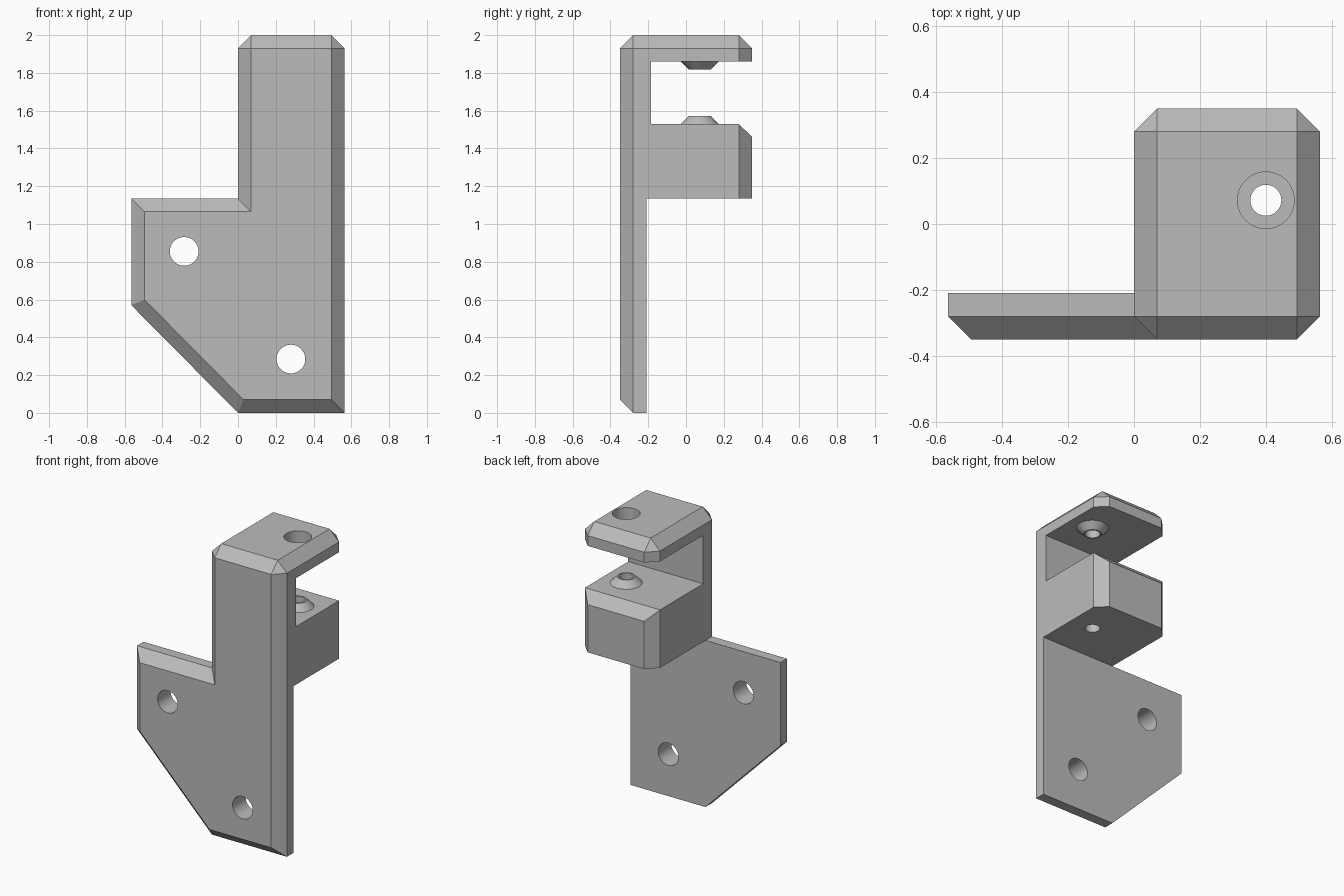
import bpy, bmesh, math
from mathutils import Vector

cube = bpy.data.objects.get("Cube")
if cube:
    bpy.data.objects.remove(cube, do_unlink=True)

CHAMFER = 0.07
WIDTH = 0.565
PIN = Vector((0.40, 0.072, 0))     # axis of the two pivot seats

grey = bpy.data.materials.new("plain grey")
grey.use_nodes = True
grey.diffuse_color = (0.5, 0.5, 0.5, 1)
grey.node_tree.nodes["Principled BSDF"].inputs["Base Color"].default_value = (0.5, 0.5, 0.5, 1)


def finish(bm, name):
    bmesh.ops.recalc_face_normals(bm, faces=bm.faces[:])
    mesh = bpy.data.meshes.new(name)
    bm.to_mesh(mesh)
    bm.free()
    mesh.materials.append(grey)
    obj = bpy.data.objects.new(name, mesh)
    bpy.context.collection.objects.link(obj)
    return obj


def prism(name, points, vec, inset=0):
    """Extrude an outline along vec; optionally chamfer the far rim."""
    bm = bmesh.new()
    base = bm.faces.new([bm.verts.new(p) for p in points])
    res = bmesh.ops.extrude_face_region(bm, geom=[base], use_keep_orig=True)
    bmesh.ops.translate(bm, vec=vec, verts=[g for g in res["geom"] if isinstance(g, bmesh.types.BMVert)])
    bmesh.ops.recalc_face_normals(bm, faces=bm.faces[:])
    if inset:
        far = [g for g in res["geom"] if isinstance(g, bmesh.types.BMFace)]
        bmesh.ops.inset_region(bm, faces=far, thickness=inset, depth=inset, use_even_offset=True)
    return finish(bm, name)


def cone(name, start, end, r1, r2):
    """Round solid between two points."""
    start, end = Vector(start), Vector(end)
    axis = end - start
    bm = bmesh.new()
    bmesh.ops.create_cone(bm, cap_ends=True, segments=48, radius1=r1, radius2=r2, depth=axis.length)
    bm.transform(axis.to_track_quat('Z', 'Y').to_matrix().to_4x4())
    bmesh.ops.translate(bm, vec=(start + end) / 2, verts=bm.verts[:])
    return finish(bm, name)


def combine(body, tool, operation):
    mod = body.modifiers.new(tool.name, 'BOOLEAN')
    mod.operation, mod.solver, mod.object = operation, 'EXACT', tool
    bpy.context.view_layer.objects.active = body
    bpy.ops.object.modifier_apply(modifier=mod.name)
    bpy.data.objects.remove(tool, do_unlink=True)


# Mounting plate with chamfered front rim; its top end is buried in the arm
outline = [(0, 0), (WIDTH, 0), (WIDTH, 1.5), (0, 1.5), (0, 1.135), (-WIDTH, 1.135), (-WIDTH, 0.57)]
plate = prism("mounting_plate", [(x, -0.21, z) for x, z in outline], (0, -0.07, 0), CHAMFER)

# Upper arm: block chamfered on every edge but the bottom ones
bm = bmesh.new()
bmesh.ops.create_cube(bm, size=1)
for v in bm.verts:
    v.co = ((v.co.x + 0.5) * WIDTH, v.co.y * 0.7, 1.135 + (v.co.z + 0.5) * 0.865)
rim = [e for e in bm.edges if max(v.co.z for v in e.verts) > 1.9]
bmesh.ops.bevel(bm, geom=rim, offset=CHAMFER, offset_type='OFFSET', segments=1, profile=0.5, affect='EDGES')
arm = finish(bm, "upper_arm")

# Slot through the arm, with the sloped rear lip of the lower jaw
slot = [(-0.185, 1.53), (0.28, 1.53), (0.45, 1.36), (0.45, 1.86), (-0.185, 1.86)]
combine(arm, prism("slot", [(-0.2, y, z) for y, z in slot], (1, 0, 0)), 'DIFFERENCE')

# Conical pivot seats facing each other across the slot
for z, sign in ((1.53, 1), (1.86, -1)):
    seat = cone("pivot_seat", PIN + Vector((0, 0, z - 0.01 * sign)),
                PIN + Vector((0, 0, z + 0.043 * sign)), 0.11, 0.057)
    combine(arm, seat, 'UNION')

# Pivot bore and the counterbore in the lid
combine(arm, cone("pivot_bore", PIN + Vector((0, 0, 1)), PIN + Vector((0, 0, 2.1)), 0.047, 0.047), 'DIFFERENCE')
combine(arm, cone("counterbore", PIN + Vector((0, 0, 1.9)), PIN + Vector((0, 0, 2.1)), 0.086, 0.086), 'DIFFERENCE')

# Join both parts, then drill the two screw holes
combine(plate, arm, 'UNION')
for x, z in ((-0.285, 0.855), (0.28, 0.285)):
    combine(plate, cone("screw_hole", (x, -0.5, z), (x, 0, z), 0.076, 0.076), 'DIFFERENCE')
plate.name = "bracket_body"

bpy.ops.object.select_all(action='DESELECT')
plate.select_set(True)
bpy.context.view_layer.objects.active = plate
bpy.ops.object.shade_smooth_by_angle(angle=math.radians(25))
